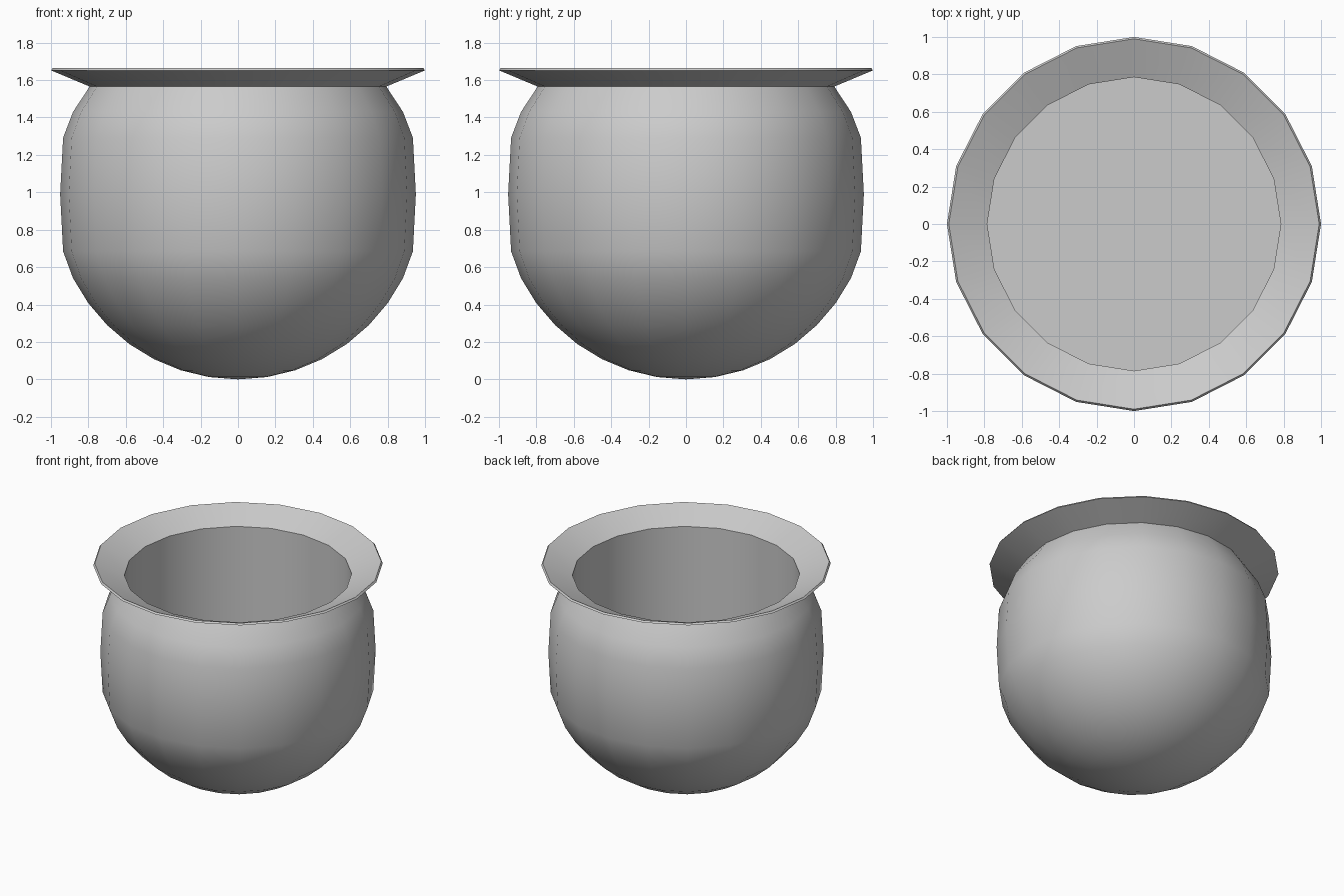
import bpy, bmesh, math

if "Cube" in bpy.data.objects:
    bpy.data.objects.remove(bpy.data.objects["Cube"])

SIDES = 20


def lathe(name, profile, closed=False):
    """Spin an (r, z) profile round the z axis; r = 0 makes a pole."""
    bm = bmesh.new()
    rings = []
    for r, z in profile:
        if r == 0:
            rings.append([bm.verts.new((0, 0, z))] * SIDES)
        else:
            rings.append([bm.verts.new((r * math.cos(2 * math.pi * i / SIDES),
                                        r * math.sin(2 * math.pi * i / SIDES), z))
                          for i in range(SIDES)])
    pairs = list(zip(rings, rings[1:]))
    if closed:
        pairs.append((rings[-1], rings[0]))
    for a, b in pairs:
        for i in range(SIDES):
            j = (i + 1) % SIDES
            bm.faces.new(list(dict.fromkeys((a[i], a[j], b[j], b[i]))))
    bmesh.ops.recalc_face_normals(bm, faces=bm.faces)
    mesh = bpy.data.meshes.new(name)
    bm.to_mesh(mesh)
    bm.free()
    obj = bpy.data.objects.new(name, mesh)
    bpy.context.collection.objects.link(obj)
    bpy.ops.object.select_all(action='DESELECT')
    obj.select_set(True)
    bpy.context.view_layer.objects.active = obj
    bpy.ops.object.shade_smooth_by_angle(angle=math.radians(30))
    return obj


# Round belly: 9 degree rows, slightly flattened round the middle
R = 0.99
belly = [(0, 0)]
for deg in range(81, 26, -9):
    a = math.radians(deg)
    belly.append((R * math.cos(a), R - R * math.sin(a)))
belly += [(0.935, 0.684), (0.951, 0.99), (0.935, 1.292), (0.882, 1.43), (0.79, 1.57)]

# Straight-walled hollow with a flat floor
hollow = [(0.785, 1.572), (0.785, 0.6), (0, 0.6)]
lathe("pot_body", belly + hollow)

# Thin flared rim
lathe("pot_rim", [(0.785, 1.562), (1.0, 1.652), (0.99, 1.665), (0.785, 1.575)], closed=True)
